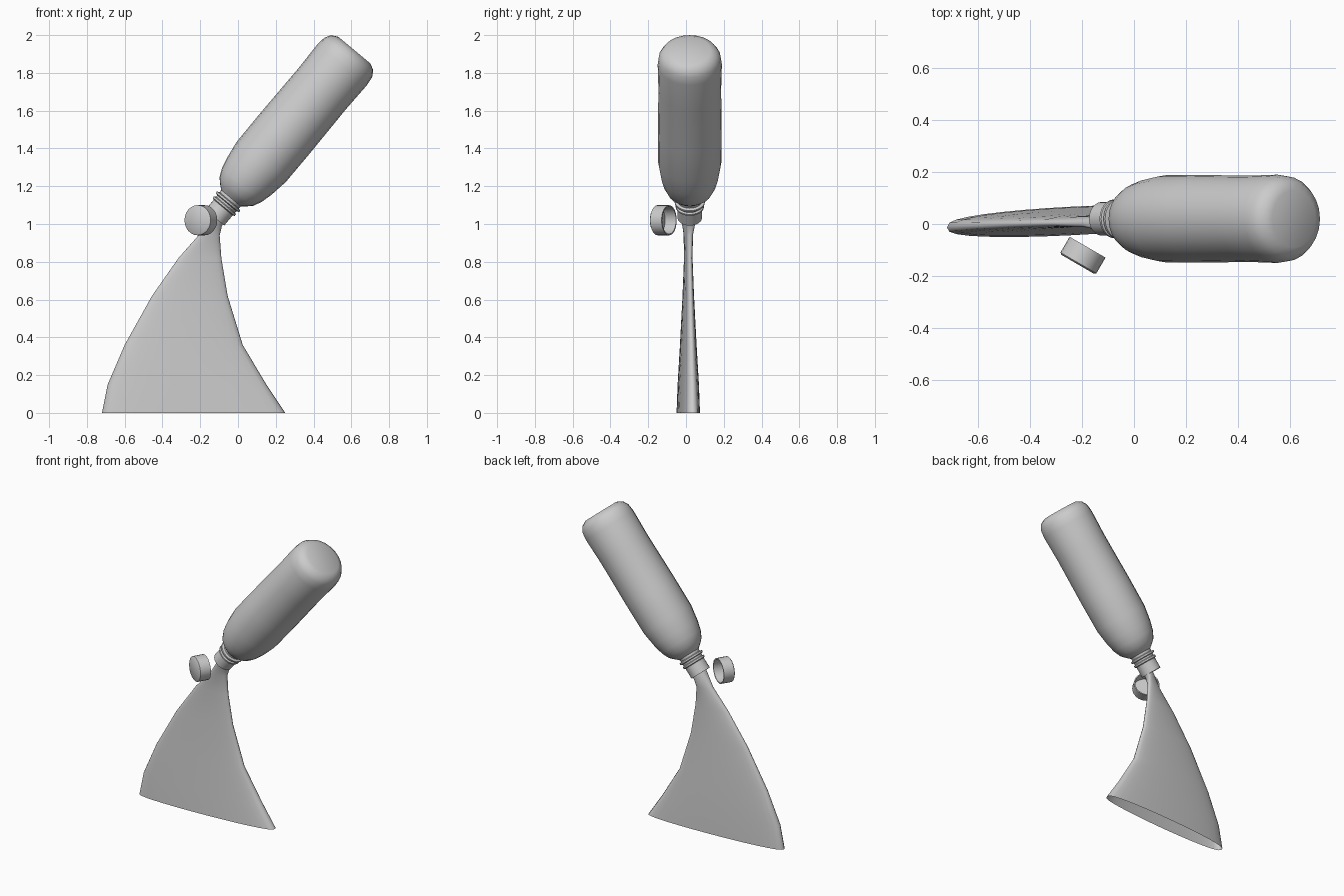
import bpy, bmesh, math
from mathutils import Vector

cube = bpy.data.objects.get("Cube")
if cube:
    bpy.data.objects.remove(cube, do_unlink=True)

grey = bpy.data.materials.new("plain_grey")
grey.use_nodes = True
color = (0.6, 0.6, 0.6, 1)
grey.diffuse_color = color
grey.node_tree.nodes["Principled BSDF"].inputs["Base Color"].default_value = color


def finish(bm, name, angle, closed=True):
    """Turn a bmesh into a smooth shaded object."""
    bmesh.ops.remove_doubles(bm, verts=bm.verts, dist=0.0005)
    if closed:
        bmesh.ops.recalc_face_normals(bm, faces=bm.faces)
    mesh = bpy.data.meshes.new(name)
    bm.to_mesh(mesh)
    bm.free()
    mesh.materials.append(grey)
    obj = bpy.data.objects.new(name, mesh)
    bpy.context.collection.objects.link(obj)
    bpy.ops.object.select_all(action="DESELECT")
    obj.select_set(True)
    bpy.context.view_layer.objects.active = obj
    bpy.ops.object.shade_smooth_by_angle(angle=math.radians(angle))
    return obj


def loft(bm, rings):
    """Bridge successive closed rings of points."""
    rows = [[bm.verts.new(p) for p in ring] for ring in rings]
    for a, b in zip(rows, rows[1:]):
        n = len(a)
        for i in range(n):
            j = (i + 1) % n
            bm.faces.new((a[i], a[j], b[j], b[i]))


def lathe(name, profile, origin, axis, sides=24):
    """Revolve (distance along axis, radius) points about an axis."""
    turn = Vector(axis).to_track_quat("Z", "Y")
    bm = bmesh.new()
    rings = []
    for t, r in profile:
        ring = []
        for i in range(sides):
            a = math.tau * i / sides
            ring.append(Vector(origin) + turn @ Vector((r * math.cos(a), r * math.sin(a), t)))
        rings.append(ring)
    loft(bm, rings)
    return finish(bm, name, 40)


# Tilted bottle: hollow mouth, neck rings, round shoulder, rounded base
lathe("bottle", [
    (0.85, 0), (0.84, 0.05), (0.715, 0.057), (0.715, 0.065), (0.785, 0.065),
    (0.79, 0.075), (0.8, 0.075), (0.805, 0.066), (0.815, 0.066),
    (0.82, 0.08), (0.83, 0.08), (0.835, 0.066), (0.85, 0.068),
    (0.868, 0.09), (0.895, 0.117), (0.94, 0.138), (1.0, 0.153),
    (1.1, 0.168), (1.3, 0.169), (1.6, 0.166), (1.77, 0.17),
    (1.82, 0.164), (1.852, 0.145), (1.87, 0.11), (1.867, 0)],
    (-0.581, 0.02, 0.484), (0.64, 0, 0.768))

# Loose cap, open towards the back
lathe("cap", [
    (0, 0), (0, 0.072), (0.006, 0.08), (0.076, 0.08),
    (0.076, 0.073), (0.01, 0.072), (0.01, 0)],
    (-0.217, -0.155, 1.02), (0.5, 0.86, 0))

# Poured liquid: flattened sections from the ground up into the mouth
# each row: left x, left z, right x, right z, half thickness
sections = [
    (-0.72, 0, 0.25, 0, 0.055),
    (-0.69, 0.15, 0.15, 0.15, 0.05),
    (-0.6, 0.36, 0.025, 0.36, 0.039),
    (-0.455, 0.62, -0.055, 0.62, 0.027),
    (-0.315, 0.82, -0.088, 0.82, 0.02),
    (-0.2, 0.95, -0.097, 0.94, 0.022),
    (-0.15, 1.03, -0.085, 0.99, 0.032),
    (-0.105, 1.09, -0.045, 1.05, 0.036)]
rings = []
for lx, lz, rx, rz, thick in sections:
    ring = []
    for i in range(32):
        c, s = math.cos(math.tau * i / 32), math.sin(math.tau * i / 32)
        f = (1 + c) / 2
        y = 0.012 + thick * (math.copysign(abs(s) ** 0.7, s) + 0.45 * c)
        ring.append((lx + (rx - lx) * f, y, lz + (rz - lz) * f))
    rings.append(ring)
bm = bmesh.new()
loft(bm, rings)
finish(bm, "poured_liquid", 60, closed=False)
